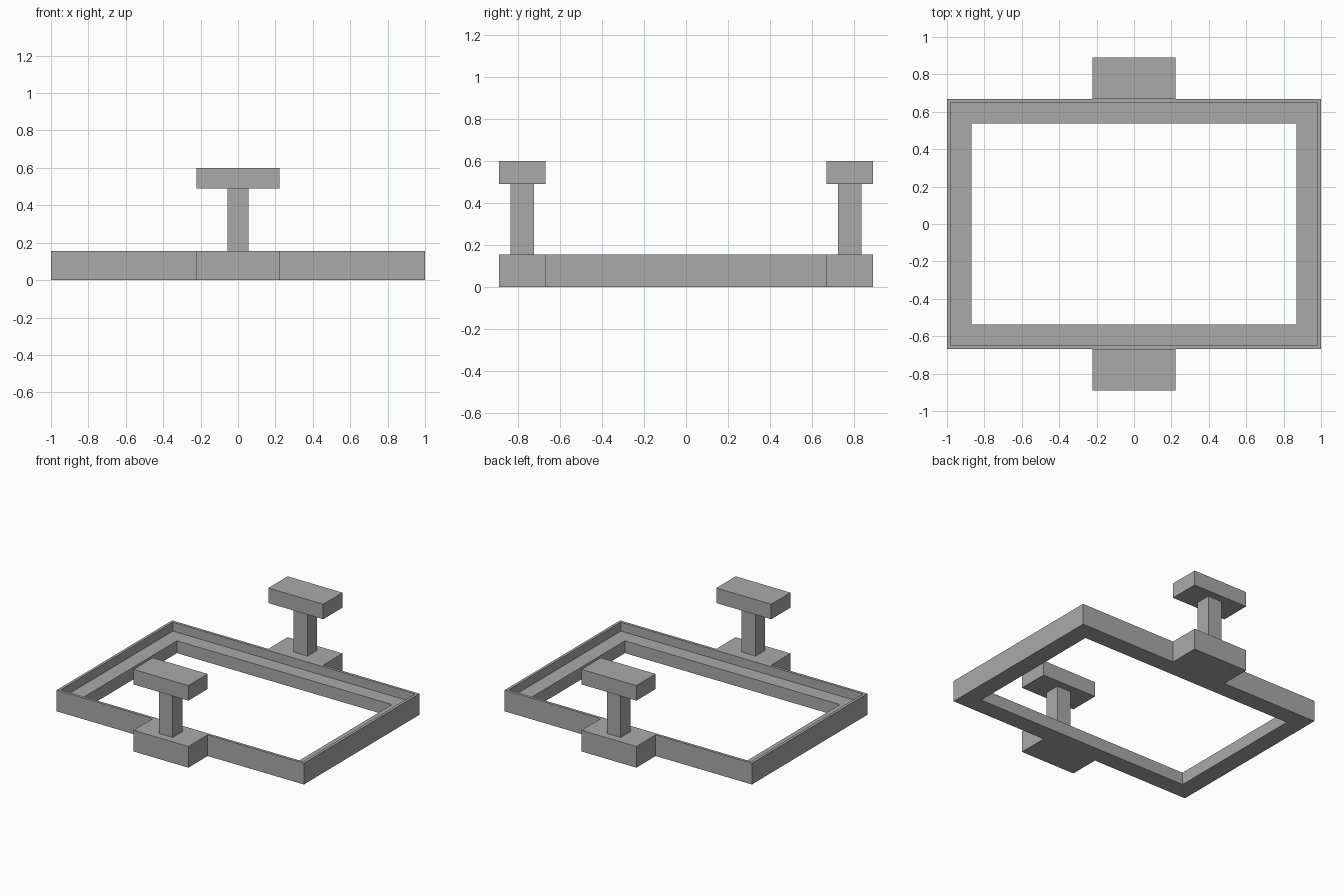
import bpy
import bmesh
from mathutils import Matrix, Vector

old = bpy.data.objects.get("Cube")
if old:
    bpy.data.objects.remove(old, do_unlink=True)

# Single flat grey
GREY = (0.4, 0.4, 0.4, 1.0)
grey = bpy.data.materials.new("plain grey")
grey.use_nodes = True
grey.diffuse_color = GREY
grey.node_tree.nodes["Principled BSDF"].inputs["Base Color"].default_value = GREY

# Main dimensions
HALF_X, HALF_Y = 1.0, 0.667
BASE_TOP = 0.155
LEDGE_TOP = 0.09
PAD_DEPTH = 0.223
PAD_MID = HALF_Y + PAD_DEPTH / 2


def finish(name, bm):
    bmesh.ops.recalc_face_normals(bm, faces=bm.faces)
    mesh = bpy.data.meshes.new(name)
    bm.to_mesh(mesh)
    bm.free()
    mesh.materials.append(grey)
    obj = bpy.data.objects.new(name, mesh)
    bpy.context.collection.objects.link(obj)
    return obj


def box(name, width, depth, y, bottom, top):
    bm = bmesh.new()
    centre = Vector((0, y, (bottom + top) / 2))
    size = Matrix.Diagonal((width, depth, top - bottom, 1))
    bmesh.ops.create_cube(bm, size=1, matrix=Matrix.Translation(centre) @ size)
    return finish(name, bm)


def stepped_frame(name, profile):
    """Sweep a closed (inset, height) profile around a rectangle."""
    bm = bmesh.new()
    rings = []
    for inset, z in profile:
        x, y = HALF_X - inset, HALF_Y - inset
        rings.append([bm.verts.new((sx * x, sy * y, z))
                      for sx, sy in ((-1, -1), (1, -1), (1, 1), (-1, 1))])
    for a, b in zip(rings, rings[1:] + rings[:1]):
        for i in range(4):
            j = (i + 1) % 4
            bm.faces.new((a[i], a[j], b[j], b[i]))
    return finish(name, bm)


# Rectangular frame: thin raised rim outside, lower ledge inside
stepped_frame("stepped_frame", [
    (0, 0), (0, BASE_TOP), (0.02, BASE_TOP),
    (0.02, LEDGE_TOP), (0.13, LEDGE_TOP), (0.13, 0),
])

# Matching T-shaped handles on the front and back
for side, sign in (("front", -1), ("back", 1)):
    y = sign * PAD_MID
    box(side + "_handle_base", 0.444, PAD_DEPTH, y, 0, BASE_TOP)
    box(side + "_handle_post", 0.112, 0.112, y, BASE_TOP, 0.49)
    box(side + "_handle_grip", 0.444, PAD_DEPTH, y, 0.49, 0.6)
